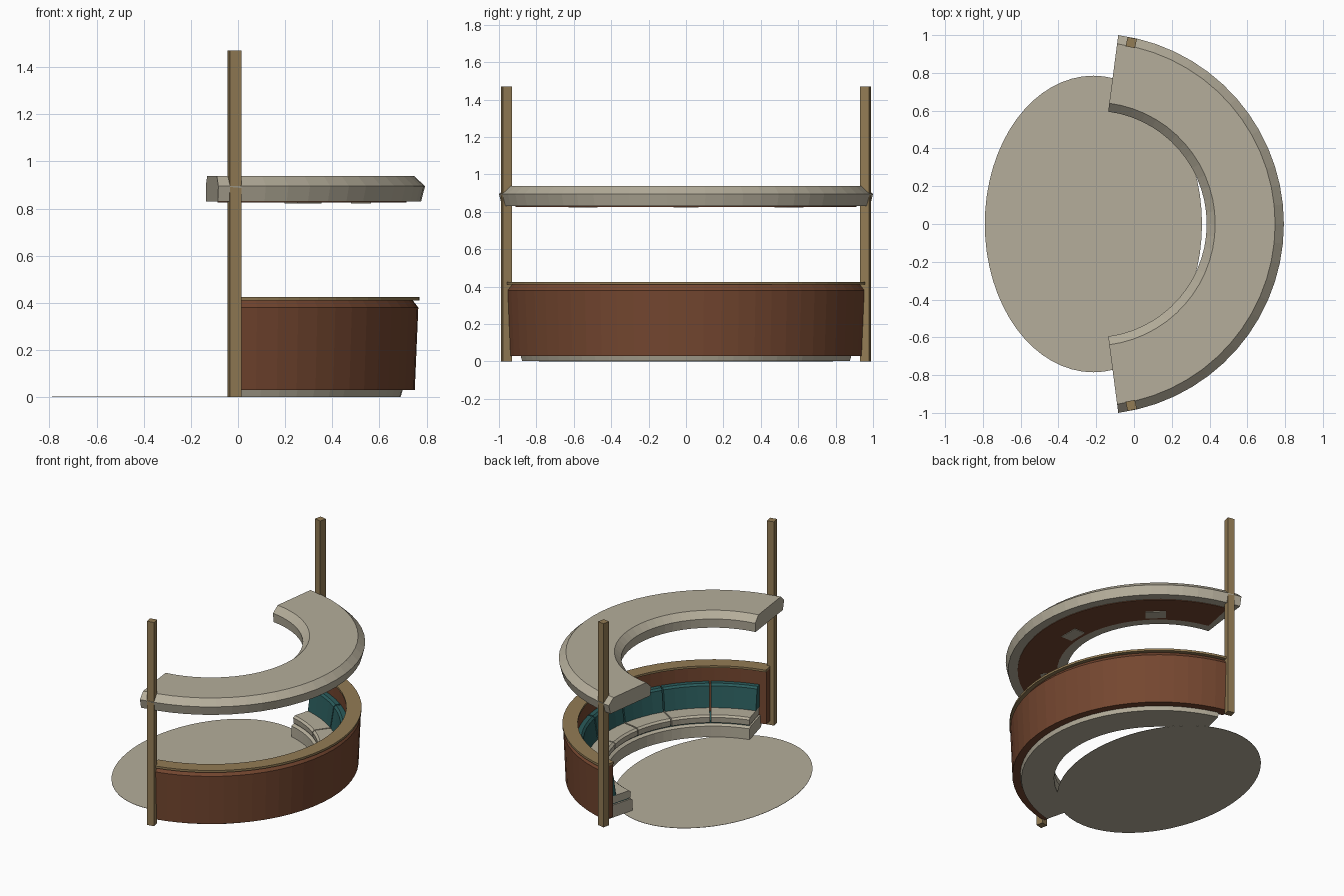
import bpy, bmesh, math
from mathutils import Matrix

if "Cube" in bpy.data.objects:
    bpy.data.objects.remove(bpy.data.objects["Cube"])

CX = -0.215  # centre of every arc


def material(name, rgb):
    m = bpy.data.materials.new(name)
    m.diffuse_color = (*rgb, 1)
    m.use_nodes = True
    m.node_tree.nodes["Principled BSDF"].inputs["Base Color"].default_value = m.diffuse_color
    return m


STONE = material("warm stone", (0.46, 0.42, 0.325))
BROWN = material("brown panel", (0.175, 0.062, 0.029))
WOOD = material("light wood", (0.29, 0.20, 0.09))
TEAL = material("teal fabric", (0.023, 0.105, 0.105))


def finish(name, bm, mat):
    bmesh.ops.recalc_face_normals(bm, faces=bm.faces)
    mesh = bpy.data.meshes.new(name)
    bm.to_mesh(mesh)
    bm.free()
    mesh.materials.append(mat)
    ob = bpy.data.objects.new(name, mesh)
    bpy.context.collection.objects.link(ob)
    return ob


def arc(name, profile, a0, a1, segs, mat):
    """Sweep a closed (radius, height) profile between two angles in degrees."""
    bm = bmesh.new()
    rings = []
    for i in range(segs + 1):
        a = math.radians(a0 + (a1 - a0) * i / segs)
        rings.append([bm.verts.new((CX + r * math.cos(a), r * math.sin(a), z))
                      for r, z in profile])
    n = len(profile)
    for p, q in zip(rings, rings[1:]):
        for k in range(n):
            bm.faces.new((p[k], p[(k + 1) % n], q[(k + 1) % n], q[k]))
    bm.faces.new(rings[0])
    bm.faces.new(rings[-1])
    return finish(name, bm, mat)


def box(name, r, angle, z, size, mat):
    """Box turned to face the arc centre."""
    a = math.radians(angle)
    bm = bmesh.new()
    m = (Matrix.Translation((CX + r * math.cos(a), r * math.sin(a), z))
         @ Matrix.Rotation(a, 4, 'Z') @ Matrix.Diagonal((*size, 1)))
    bmesh.ops.create_cube(bm, size=1, matrix=m)
    return finish(name, bm, mat)


# Oval floor disc
bm = bmesh.new()
bmesh.ops.create_cone(bm, cap_ends=True, segments=64, radius1=1, radius2=1, depth=1,
                      matrix=Matrix.Translation((CX, 0, 0.001))
                      @ Matrix.Diagonal((0.575, 0.785, 0.002, 1)))
finish("floor_disc", bm, STONE)

# Plinth under the bench
arc("bench_plinth", [(0.69, 0.001), (0.905, 0.001), (0.915, 0.035), (0.90, 0.09),
                     (0.705, 0.09), (0.69, 0.08)], -75.4, 75.4, 28, STONE)

# Curved back wall with its wooden cap
arc("back_wall", [(0.895, 0.03), (0.965, 0.03), (0.98, 0.38), (0.957, 0.41),
                  (0.895, 0.41)], -78, 78, 28, BROWN)
arc("wall_cap", [(0.885, 0.41), (0.985, 0.41), (0.985, 0.425), (0.885, 0.425)],
    -78, 78, 28, WOOD)

# Seven seat and back cushions
STEP = 150.5 / 7
for i in range(7):
    a0 = -75.25 + i * STEP + 0.35
    a1 = a0 + STEP - 0.7
    arc("seat_cushion", [(0.705, 0.098), (0.89, 0.098), (0.89, 0.15), (0.715, 0.15),
                         (0.70, 0.138)], a0, a1, 4, STONE)
    arc("back_cushion", [(0.825, 0.15), (0.894, 0.15), (0.894, 0.31), (0.862, 0.31),
                         (0.848, 0.297)], a0, a1, 4, TEAL)
arc("seat_base", [(0.715, 0.088), (0.88, 0.088), (0.88, 0.10), (0.715, 0.10)],
    -74.5, 74.5, 28, TEAL)

# Canopy ring, underside panel and lamps
arc("canopy", [(0.605, 0.83), (0.992, 0.83), (1.0085, 0.895), (0.962, 0.938),
               (0.645, 0.938), (0.60, 0.895)], -82.5, 82.5, 28, STONE)
arc("canopy_panel", [(0.67, 0.826), (0.93, 0.826), (0.93, 0.833), (0.67, 0.833)],
    -79, 79, 28, BROWN)
for angle in (-48.3, 0, 48.3):
    box("canopy_lamp", 0.737, angle, 0.826, (0.085, 0.135, 0.009), STONE)

# Two tall posts
for side in (-1, 1):
    box("post", 0.981, side * 78.2, 0.735, (0.05, 0.05, 1.47), WOOD)
